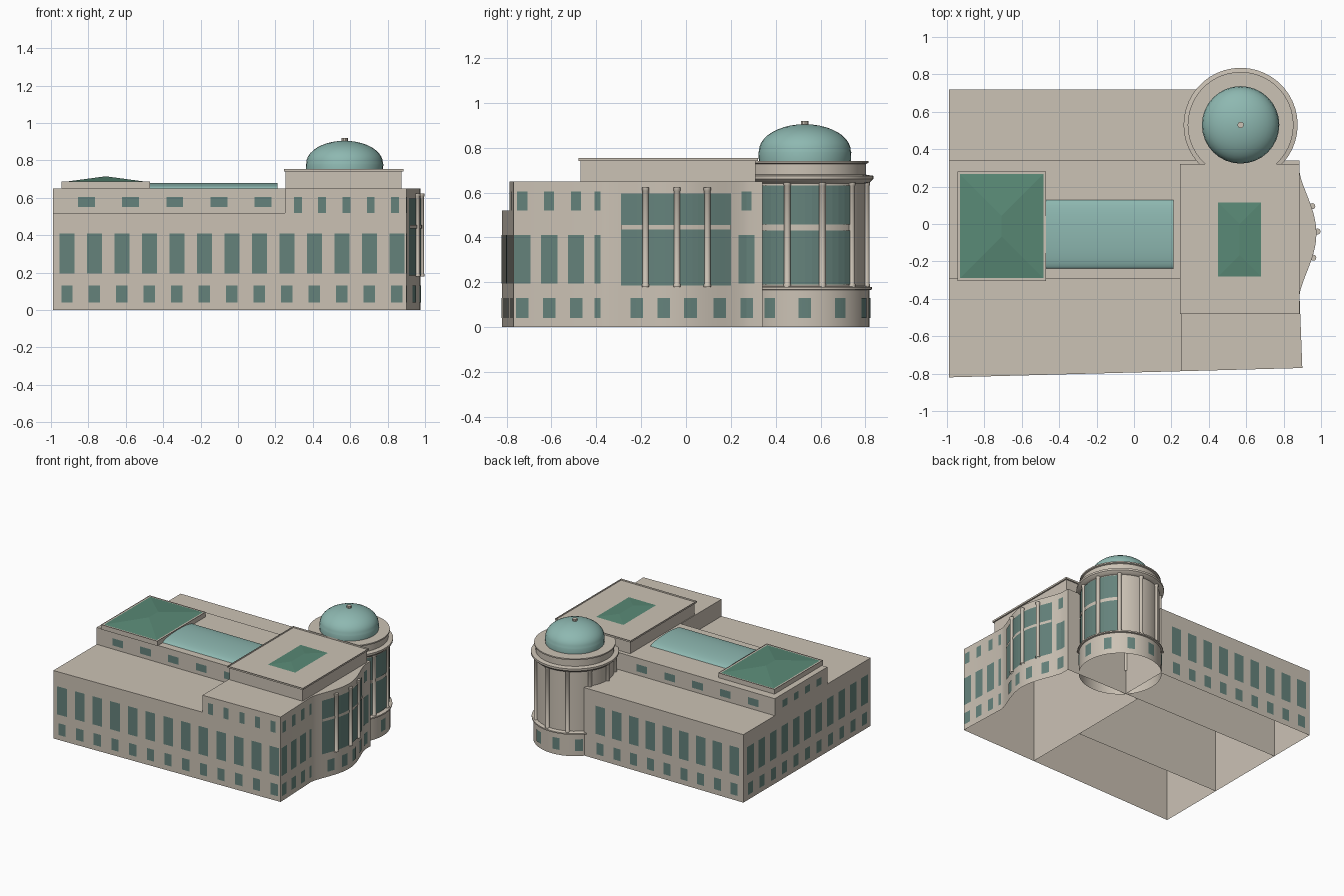
import bpy, bmesh
from math import sin, cos, pi, radians, sqrt

cube = bpy.data.objects.get("Cube")
if cube:
    bpy.data.objects.remove(cube, do_unlink=True)


def material(name, r, g, b):
    m = bpy.data.materials.new(name)
    m.use_nodes = True
    m.diffuse_color = (r, g, b, 1)
    m.node_tree.nodes["Principled BSDF"].inputs["Base Color"].default_value = (r, g, b, 1)
    return m


STONE = material("pale_stone", 0.60, 0.54, 0.46)
GLASS = material("window_glass", 0.13, 0.225, 0.20)
GREEN = material("green_roof", 0.10, 0.25, 0.18)
TEAL = material("teal_copper", 0.27, 0.48, 0.44)


def finish(name, bm, mat, smooth=False, fix_normals=True):
    if fix_normals:
        bmesh.ops.recalc_face_normals(bm, faces=bm.faces[:])
    mesh = bpy.data.meshes.new(name)
    bm.to_mesh(mesh)
    bm.free()
    mesh.materials.append(mat)
    ob = bpy.data.objects.new(name, mesh)
    bpy.context.collection.objects.link(ob)
    if smooth:
        bpy.ops.object.select_all(action='DESELECT')
        ob.select_set(True)
        bpy.context.view_layer.objects.active = ob
        bpy.ops.object.shade_smooth_by_angle(angle=radians(35))
    return ob


def prism(name, outline, z0, z1, mat=STONE, bottom=True, rim=0, sink=0, smooth=False):
    """Upright block on a counter-clockwise outline, with an optional sunk top."""
    bm = bmesh.new()
    low = [bm.verts.new((x, y, z0)) for x, y in outline]
    high = [bm.verts.new((x, y, z1)) for x, y in outline]
    n = len(outline)
    for i in range(n):
        j = (i + 1) % n
        bm.faces.new((low[i], low[j], high[j], high[i]))
    top = bm.faces.new(high)
    if bottom:
        bm.faces.new(low[::-1])
    if rim:
        bmesh.ops.inset_region(bm, faces=[top], thickness=rim)
        edge = bmesh.ops.extrude_face_region(bm, geom=[top])
        moved = [v for v in edge["geom"] if isinstance(v, bmesh.types.BMVert)]
        bmesh.ops.translate(bm, verts=moved, vec=(0, 0, -sink))
        bmesh.ops.delete(bm, geom=[top], context='FACES')
    return finish(name, bm, mat, smooth, fix_normals=False)


def rect(x0, x1, y0, y1):
    return [(x0, y0), (x1, y0), (x1, y1), (x0, y1)]


def hip_roof(name, x0, x1, y0, y1, z0, z1, mat):
    """Hipped roof with equal slopes, its ridge along y."""
    bm = bmesh.new()
    a, b, c, d = [bm.verts.new((x, y, z0)) for x, y in rect(x0, x1, y0, y1)]
    h = (x1 - x0) / 2
    r = bm.verts.new((x0 + h, y0 + h, z1))
    s = bm.verts.new((x0 + h, y1 - h, z1))
    for f in ((a, b, r), (b, c, s, r), (c, d, s), (d, a, r, s)):
        bm.faces.new(f)
    return finish(name, bm, mat, fix_normals=False)


def lathe(name, profile, centre, mat, steps=32):
    bm = bmesh.new()
    vs = [bm.verts.new((r, 0, z)) for r, z in profile]
    es = [bm.edges.new(p) for p in zip(vs, vs[1:])]
    bmesh.ops.spin(bm, geom=vs + es, angle=2 * pi, steps=steps,
                   axis=(0, 0, 1), cent=(0, 0, 0), use_merge=True)
    bmesh.ops.remove_doubles(bm, verts=bm.verts[:], dist=0.0005)
    bmesh.ops.translate(bm, verts=bm.verts[:], vec=(centre[0], centre[1], 0))
    return finish(name, bm, mat, True)


def plates(name, items, mat=GLASS):
    """Thin upright panes; each item is a plan path plus bottom and top heights."""
    bm = bmesh.new()
    for path, z0, z1 in items:
        low = [bm.verts.new((x, y, z0)) for x, y in path]
        high = [bm.verts.new((x, y, z1)) for x, y in path]
        for i in range(len(path) - 1):
            bm.faces.new((low[i], low[i + 1], high[i + 1], high[i]))
    return finish(name, bm, mat, fix_normals=False)


def column(name, x, y, z0, z1, r):
    return lathe(name, [(r * 1.15, z0), (r * 1.15, z0 + 0.012), (r, z0 + 0.015), (r, z1 - 0.015),
                        (r * 1.15, z1 - 0.012), (r * 1.15, z1), (0, z1)], (x, y), STONE, 12)


# Plan lines of the outer walls
LEFT, BACK, MID0, MID1, EAST = -0.99, 0.72, -0.295, 0.34, 0.25
GAP = 0.004
SMALL, TALL, UPPER = (0.04, 0.13), (0.195, 0.41), (0.52, 0.605)
CLERE = (0.55, 0.605)


def front_y(x):
    return -0.82 + (x - LEFT) * 0.0265


def right_x(y):
    if y < -0.38:
        return 0.885 + (-0.38 - y) * 0.038
    t = (y + 0.05) / 0.33
    return 0.885 + 0.09 * max(0, cos(t * pi / 2)) ** 1.4 if abs(t) < 1 else 0.885


# Main masses, open underneath
prism("front_wing", [(LEFT, front_y(LEFT)), (EAST, front_y(EAST)), (EAST, MID0), (LEFT, MID0)],
      0, 0.52, bottom=False)
prism("back_wing", rect(LEFT, 0.36, MID1, BACK), 0, 0.52, bottom=False)
prism("central_hall", rect(LEFT, EAST, MID0, MID1), 0, 0.65, bottom=False)
bow = [(right_x(y), y) for y in [-0.38 + 0.66 * i / 28 for i in range(29)]]
prism("end_pavilion", [(EAST, front_y(EAST)), (0.9, front_y(0.9))] + bow +
      [(0.885, MID1), (EAST, MID1)], 0, 0.65, bottom=False, smooth=True)

# Raised roof block with sunk top and skylight
prism("roof_block", rect(0.255, 0.875, -0.47, 0.31), 0.65, 0.72)
prism("roof_block_cornice", rect(0.245, 0.885, -0.48, 0.32), 0.742, 0.755, rim=0.033, sink=0.012)
prism("roof_block_neck", rect(0.255, 0.875, -0.47, 0.31), 0.72, 0.7425)
hip_roof("skylight", 0.45, 0.68, -0.28, 0.115, 0.744, 0.754, GREEN)

# Pyramid roof and barrel vault over the hall
prism("pyramid_base", rect(-0.945, -0.47, -0.305, 0.28), 0.65, 0.687, rim=0.012, sink=0.004)
hip_roof("pyramid_roof", -0.93, -0.485, -0.29, 0.267, 0.685, 0.715, GREEN)
bm = bmesh.new()
arc = [(-0.055 - 0.185 * cos(pi * i / 16), 0.648 + 0.032 * sin(pi * i / 16)) for i in range(17)]
ends = [[bm.verts.new((x, y, z)) for y, z in arc] for x in (-0.47, 0.21)]
for i in range(16):
    bm.faces.new((ends[0][i], ends[1][i], ends[1][i + 1], ends[0][i + 1]))
bm.faces.new(ends[0])
bm.faces.new(ends[1])
finish("barrel_vault", bm, TEAL, True)


# Windows of the straight walls
def front_pane(x, w, zs):
    a, b = x - w / 2, x + w / 2
    return [(a, front_y(a) - GAP), (b, front_y(b) - GAP)], *zs


def side_pane(x, w, y, zs, facing):
    ends = [(x - w / 2 * facing, y), (x + w / 2 * facing, y)]
    return ends, *zs


def left_pane(y, w, zs):
    return [(LEFT - GAP, y + w / 2), (LEFT - GAP, y - w / 2)], *zs


items = []
for i in range(13):
    items += [front_pane(-0.915 + 0.147 * i, 0.06, SMALL), front_pane(-0.915 + 0.147 * i, 0.08, TALL)]
items += [front_pane(0.32 + 0.13 * i, 0.042, UPPER) for i in range(5)]
plates("front_windows", items)

items = []
for i in range(9):
    x = -0.915 + 0.142 * i
    items += [side_pane(x, 0.06, BACK + GAP, SMALL, -1), side_pane(x, 0.08, BACK + GAP, TALL, -1)]
plates("back_windows", items)

plates("clerestory_windows", [side_pane(-0.81 + 0.236 * i, 0.09, y, CLERE, f)
                              for i in range(5) for y, f in ((MID0 - GAP, 1), (MID1 + GAP, -1))])

items = []
for i in range(11):
    y = -0.74 + 0.138 * i
    items += [left_pane(y, 0.06, SMALL), left_pane(y, 0.08, TALL)]
items += [left_pane(-0.19 + 0.138 * i, 0.06, CLERE) for i in range(4)]
plates("left_windows", items)


# Windows, glazing and columns of the bowed right wall
def bow_pane(y, w, zs, gap=GAP, n=2):
    ys = [y - w / 2 + w * i / n for i in range(n + 1)]
    return [(right_x(v) + gap, v) for v in ys], *zs


items = [bow_pane(y, 0.056, SMALL) for y in (-0.73, -0.61, -0.49, -0.22, -0.10, 0.02, 0.15, 0.27)]
for y in (-0.73, -0.61, -0.49, 0.27):
    items += [bow_pane(y, 0.072, TALL), bow_pane(y, 0.045, UPPER)]
items += [bow_pane(-0.395, 0.028, zs) for zs in (SMALL, TALL, UPPER)]
items.append(bow_pane(-0.045, 0.49, (0.185, 0.595), n=20))
plates("right_windows", items)
plates("bow_transom", [bow_pane(-0.045, 0.49, (0.435, 0.455), gap=0.008, n=20)], STONE)
for i, y in enumerate((-0.18, -0.04, 0.095)):
    column("bow_column_%d" % (i + 1), right_x(y) + 0.006, y, 0.178, 0.622, 0.014)

# Rotunda
C = (0.57, 0.53)
BAYS = 11
lathe("rotunda_wall", [(0.288, 0), (0.288, 0.165), (0.3, 0.168), (0.3, 0.178), (0.274, 0.184),
                       (0.274, 0.64), (0.29, 0.645), (0.305, 0.66), (0.305, 0.675), (0.272, 0.68),
                       (0.272, 0.728), (0.283, 0.732), (0.283, 0.742), (0, 0.742)], C, STONE, 44)
lathe("dome", [(0.205, 0.738), (0.207, 0.78)] +
      [(0.205 * cos(pi * i / 20), 0.785 + 0.12 * sin(pi * i / 20)) for i in range(11)], C, TEAL, 32)
lathe("dome_finial", [(0.017, 0.895), (0.017, 0.92), (0, 0.92)], C, STONE, 10)


def arc_pane(deg, w, r, zs, n=4):
    angles = [radians(deg) + w / r * (i / n - 0.5) for i in range(n + 1)]
    return [(C[0] + r * cos(a), C[1] + r * sin(a)) for a in angles], *zs


low, tall = [], []
for i in range(BAYS):
    deg = i * 360 / BAYS
    if not 195 < deg < 310:
        low.append(arc_pane(deg, 0.055, 0.292, SMALL))
    if i in (0, 1, BAYS - 1):
        tall += [arc_pane(deg, 0.128, 0.279, zs) for zs in ((0.19, 0.432), (0.457, 0.632))]
    a = radians(deg + 180 / BAYS)
    column("rotunda_column_%d" % (i + 1), C[0] + 0.277 * cos(a), C[1] + 0.277 * sin(a),
           0.18, 0.645, 0.014)
plates("rotunda_low_windows", low)
plates("rotunda_tall_windows", tall)
